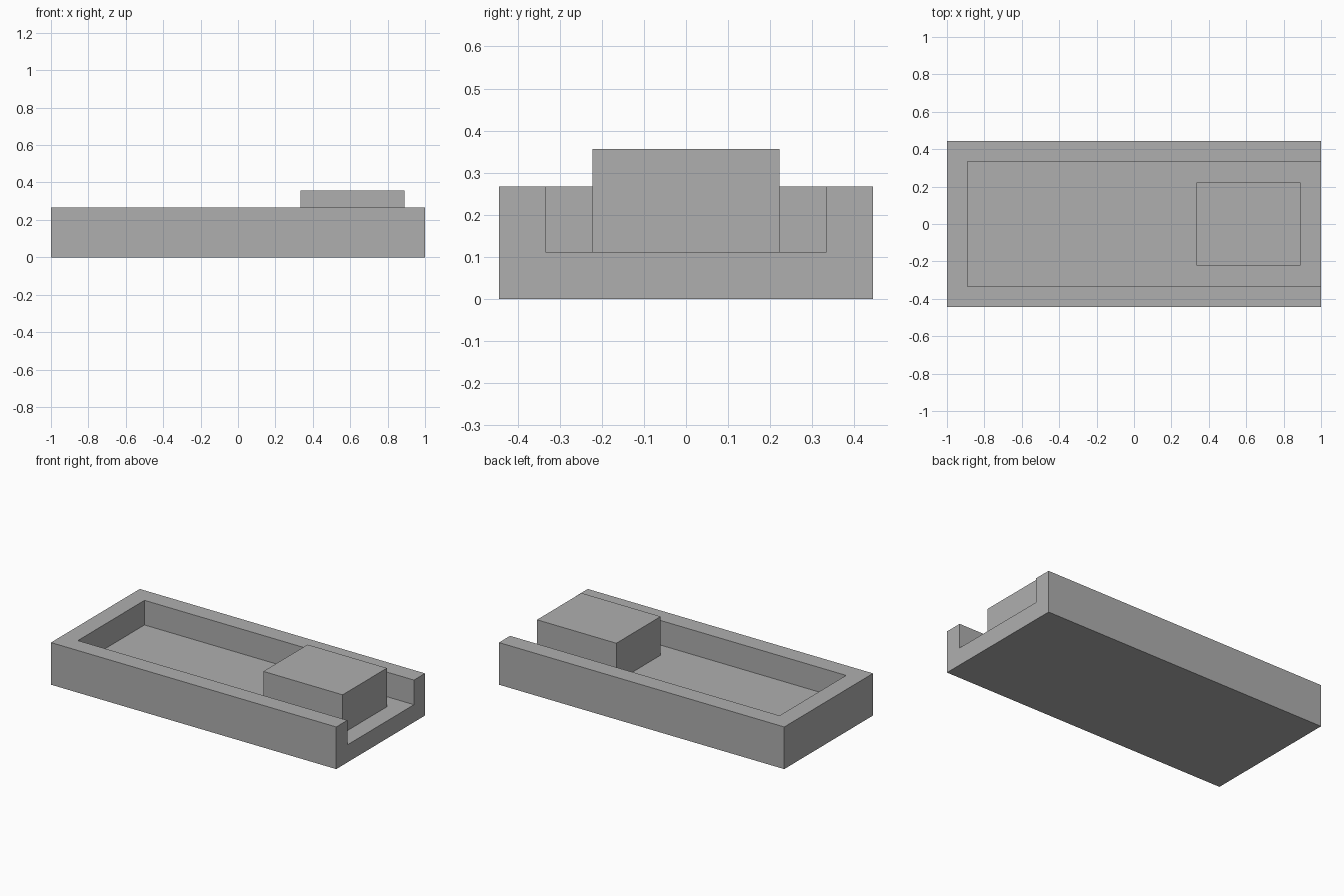
import bpy
import bmesh
from mathutils import Vector

default_cube = bpy.data.objects.get("Cube")
if default_cube:
    bpy.data.objects.remove(default_cube, do_unlink=True)

# Main dimensions
LENGTH, WIDTH, HEIGHT = 2.0, 0.889, 0.267
WALL = 0.111
FLOOR = 0.111

grey = bpy.data.materials.new("plain_grey")
grey.use_nodes = True
colour = (0.43, 0.43, 0.43, 1.0)
grey.diffuse_color = colour
grey.node_tree.nodes["Principled BSDF"].inputs["Base Color"].default_value = colour


def box(name, low, high):
    """Axis-aligned box between two opposite corners."""
    low, high = Vector(low), Vector(high)
    bm = bmesh.new()
    bmesh.ops.create_cube(bm, size=1)
    bmesh.ops.scale(bm, vec=high - low, verts=bm.verts)
    bmesh.ops.translate(bm, vec=(low + high) / 2, verts=bm.verts)
    mesh = bpy.data.meshes.new(name)
    bm.to_mesh(mesh)
    bm.free()
    mesh.materials.append(grey)
    obj = bpy.data.objects.new(name, mesh)
    bpy.context.collection.objects.link(obj)
    return obj


# Tray: solid slab with a recess that runs out through the right end
x, y = LENGTH / 2, WIDTH / 2
tray = box("tray", (-x, -y, 0), (x, y, HEIGHT))
recess = box("recess_cutter", (-x + WALL, -y + WALL, FLOOR),
             (x + WALL, y - WALL, HEIGHT + WALL))
recess.hide_render = True

cut = tray.modifiers.new("recess", 'BOOLEAN')
cut.operation = 'DIFFERENCE'
cut.solver = 'EXACT'
cut.object = recess
bpy.context.view_layer.objects.active = tray
bpy.ops.object.modifier_apply(modifier=cut.name)
bpy.data.objects.remove(recess, do_unlink=True)

# Raised block standing on the tray floor near the open end
box("raised_block", (0.333, -0.222, FLOOR), (0.889, 0.222, 0.356))
